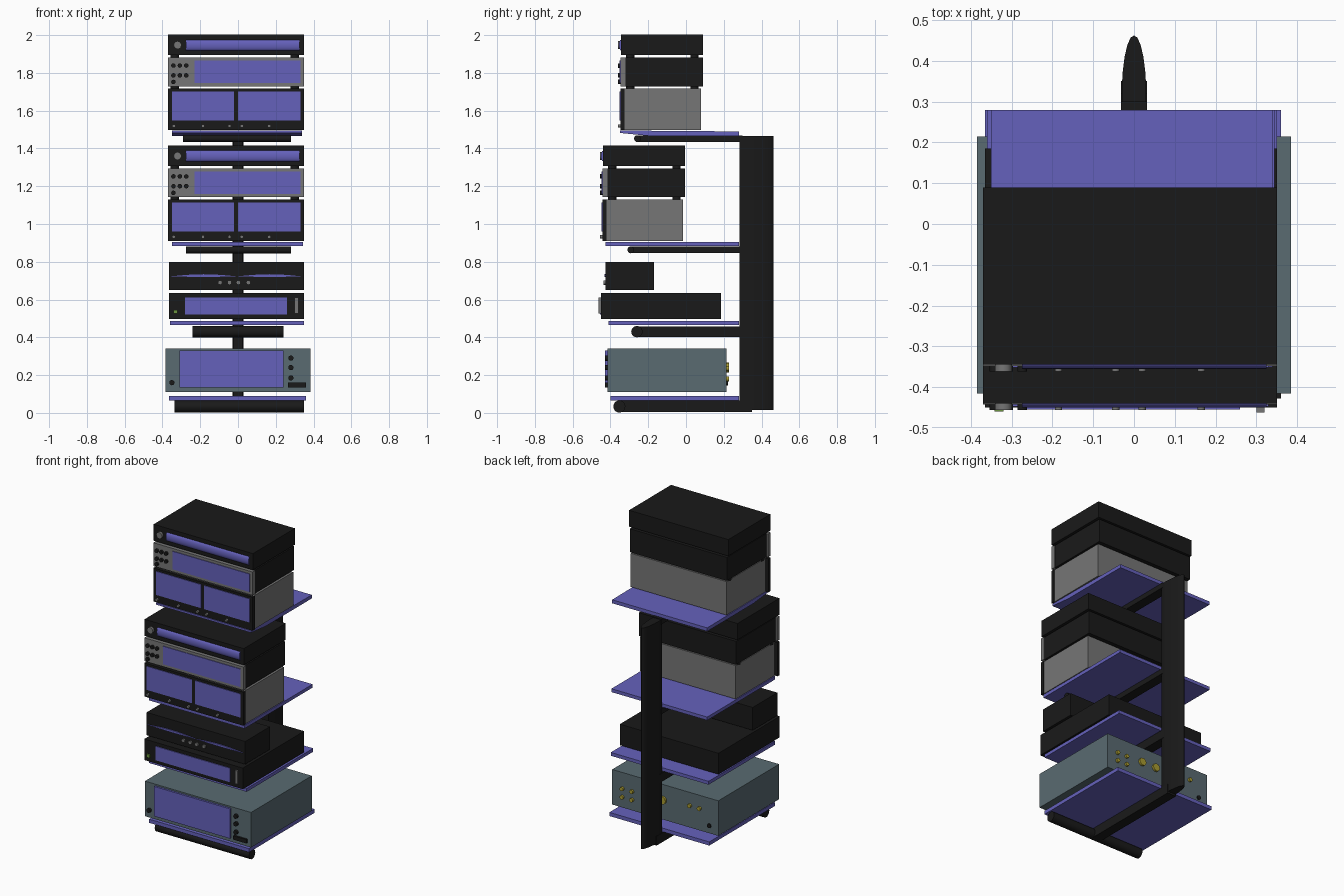
import bpy, math
from mathutils import Vector

if "Cube" in bpy.data.objects:
    bpy.data.objects.remove(bpy.data.objects["Cube"])

COLORS = {"black": (.01, .01, .01), "violet": (.13, .12, .5), "grey": (.18, .18, .18),
          "slate": (.1, .145, .165), "gold": (.4, .33, .03), "green": (.15, .3, .05)}
MATS = {}
for n, c in COLORS.items():
    MATS[n] = bpy.data.materials.new(n)
    MATS[n].diffuse_color = (*c, 1)


def mesh(name, verts, faces, color, smooth=False):
    me = bpy.data.meshes.new(name)
    me.from_pydata(verts, [], faces)
    me.materials.append(MATS[color])
    ob = bpy.data.objects.new(name, me)
    bpy.context.collection.objects.link(ob)
    if smooth:
        bpy.ops.object.select_all(action='DESELECT')
        ob.select_set(True)
        bpy.context.view_layer.objects.active = ob
        bpy.ops.object.shade_smooth_by_angle(angle=math.radians(35))
    return ob


def prism(name, pts, a, b, axis, color, smooth=False):
    """Extrude a 2D profile along an axis; pts are the other two coordinates in xyz order."""
    def place(p, t):
        v = list(p)
        v.insert("xyz".index(axis), t)
        return Vector(v)
    n = len(pts)
    area = sum(pts[i - 1][0] * pts[i][1] - pts[i][0] * pts[i - 1][1] for i in range(n))
    if (area < 0) != (axis == "y"):
        pts = pts[::-1]
    verts = [place(p, a) for p in pts] + [place(p, b) for p in pts]
    faces = [tuple(range(n))[::-1], tuple(range(n, 2 * n))]
    faces += [(i, (i + 1) % n, (i + 1) % n + n, i + n) for i in range(n)]
    return mesh(name, verts, faces, color, smooth)


def box(name, x, y, z, color):
    return prism(name, [(x[0], y[0]), (x[1], y[0]), (x[1], y[1]), (x[0], y[1])], z[0], z[1], "z", color)


def rod(name, c, r, a, b, axis, color, n=20):
    pts = [(c[0] + r * math.cos(2 * math.pi * i / n), c[1] + r * math.sin(2 * math.pi * i / n))
           for i in range(n)]
    return prism(name, pts, a, b, axis, color, True)


# Rear column with a bullet-shaped section
half = [(.024, .282), (.03, .30), (.03, .33), (.028, .37), (.023, .41), (.016, .44), (.008, .457)]
prism("column", half + [(0, .462)] + [(-x, y) for x, y in half[::-1]], .015, 1.465, "z", "black", True)

# T-shaped supports: cross tube, beam to the column
for name, x0, x1, yf, zc, r, yb in (
        ("base", -.335, .35, -.385, .034, .032, .35),
        ("lower", -.24, .24, -.29, .43, .03, .32),
        ("middle", -.275, .28, -.31, .863, .018, .30),
        ("upper", -.29, .28, -.275, 1.452, .018, .30)):
    rod(name + "_cross_tube", (yf + r, zc), r, x0, x1, "x", "black")
    box(name + "_beam", (-.032, .032), (yf + r, yb), (zc - r * .95, zc + r * .95), "black")

# Shelves, the upper one thinning toward the front
for name, x, y, z in (("base", (-.365, .36), (-.40, .28), (.066, .09)),
                      ("lower", (-.36, .35), (-.41, .28), (.464, .486)),
                      ("middle", (-.35, .345), (-.425, .28), (.883, .905))):
    box(name + "_shelf", x, y, z, "violet")
prism("upper_shelf", [(-.35, 1.482), (-.2, 1.467), (.28, 1.467), (.28, 1.49), (-.35, 1.495)],
      -.35, .34, "x", "violet")

# Bottom amplifier
box("amplifier_case", (-.385, .385), (-.415, .215), (.11, .34), "slate")
box("amplifier_display", (-.31, .24), (-.428, -.41), (.135, .33), "violet")
for x, z in ((.28, .29), (.28, .24), (.28, .185), (-.35, .16)):
    rod("amplifier_knob", (x, z), .014, -.43, -.41, "y", "black", 12)
box("amplifier_switch", (.265, .36), (-.428, -.41), (.135, .16), "black")
for x, z, r in ((.31, .235, .013), (.24, .235, .013), (.31, .18, .013), (.24, .18, .013),
                (.12, .24, .025), (.015, .24, .025), (-.18, .255, .013), (-.25, .255, .013)):
    rod("rear_socket", (x, z), r, .21, .228, "y", "gold", 12)
rod("rear_power_socket", (-.32, .16), .014, .21, .222, "y", "black", 12)

# Disc player
box("player_case", (-.365, .35), (-.45, .185), (.497, .635), "black")
box("player_display", (-.28, .26), (-.455, -.44), (.52, .612), "violet")
box("player_light", (-.342, -.32), (-.46, -.44), (.525, .545), "green")
box("player_handle", (.30, .32), (-.462, -.44), (.525, .612), "grey")

# Small preamplifier with two lens-shaped strips
box("preamp_case", (-.365, .35), (-.425, -.17), (.65, .80), "black")
for x0, x1 in ((-.355, -.01), (0, .335)):
    top = [(x0 + (x1 - x0) * i / 10, .723 + .011 * math.sin(math.pi * i / 10)) for i in range(11)]
    prism("preamp_strip", top + [(x, .723 - (z - .723) * .3) for x, z in top[9:0:-1]],
          -.432, -.42, "y", "violet")
for x in (-.095, -.045, .002, .055):
    rod("preamp_knob", (x, .69), .012, -.436, -.42, "y", "grey", 12)


def stack(dy, dz):
    """Three stacked units: twin-panel power unit, tuner, slim deck."""
    def b(name, x, y, z, c):
        box(name, x, (y[0] + dy, y[1] + dy), (z[0] + dz, z[1] + dz), c)

    def knob(name, x, z, r, c):
        rod(name, (x, z + dz), r, -.456 + dy, -.43 + dy, "y", c, 12)

    # Power unit
    b("power_case", (-.35, .345), (-.425, -.015), (.91, 1.13), "grey")
    b("power_front", (-.37, .35), (-.443, -.42), (.91, 1.13), "black")
    for x in ((-.35, -.022), (.0, .33)):
        b("power_panel", x, (-.447, -.435), (.96, 1.115), "violet")
    for x in (-.34, -.185, -.045, .02, .165):
        knob("power_button", x, .932, .009, "grey")
    # Tuner
    b("tuner_case", (-.36, .345), (-.42, -.005), (1.142, 1.295), "black")
    b("tuner_front", (-.37, .35), (-.443, -.415), (1.142, 1.295), "grey")
    b("tuner_display", (-.23, .33), (-.447, -.435), (1.16, 1.278), "violet")
    for x, z in [(x, z) for z in (1.252, 1.2) for x in (-.342, -.308, -.274)] + [(-.342, 1.165)]:
        knob("tuner_knob", x, z, .012, "black")
    # Slim deck with a rounded display bar
    b("deck_case", (-.37, .35), (-.44, -.005), (1.307, 1.415), "black")
    arc = [(-.438 + dy - .012 * math.sin(math.pi * i / 8), 1.36 + dz - .029 * math.cos(math.pi * i / 8))
           for i in range(9)]
    prism("deck_display", arc, -.275, .325, "x", "violet", True)
    knob("deck_knob", -.32, 1.36, .021, "grey")
    # Feet between the units
    for x in (-.335, .30):
        for y in (-.39, -.05):
            for z in ((1.125, 1.147), (1.29, 1.312)):
                rod("foot", (x, y + dy), .022, z[0] + dz, z[1] + dz, "z", "black", 12)


stack(0, 0)
stack(.095, .587)

for m in bpy.data.materials:
    if m.users and not m.is_grease_pencil:
        m.use_nodes = True
        m.node_tree.nodes["Principled BSDF"].inputs["Base Color"].default_value = m.diffuse_color
